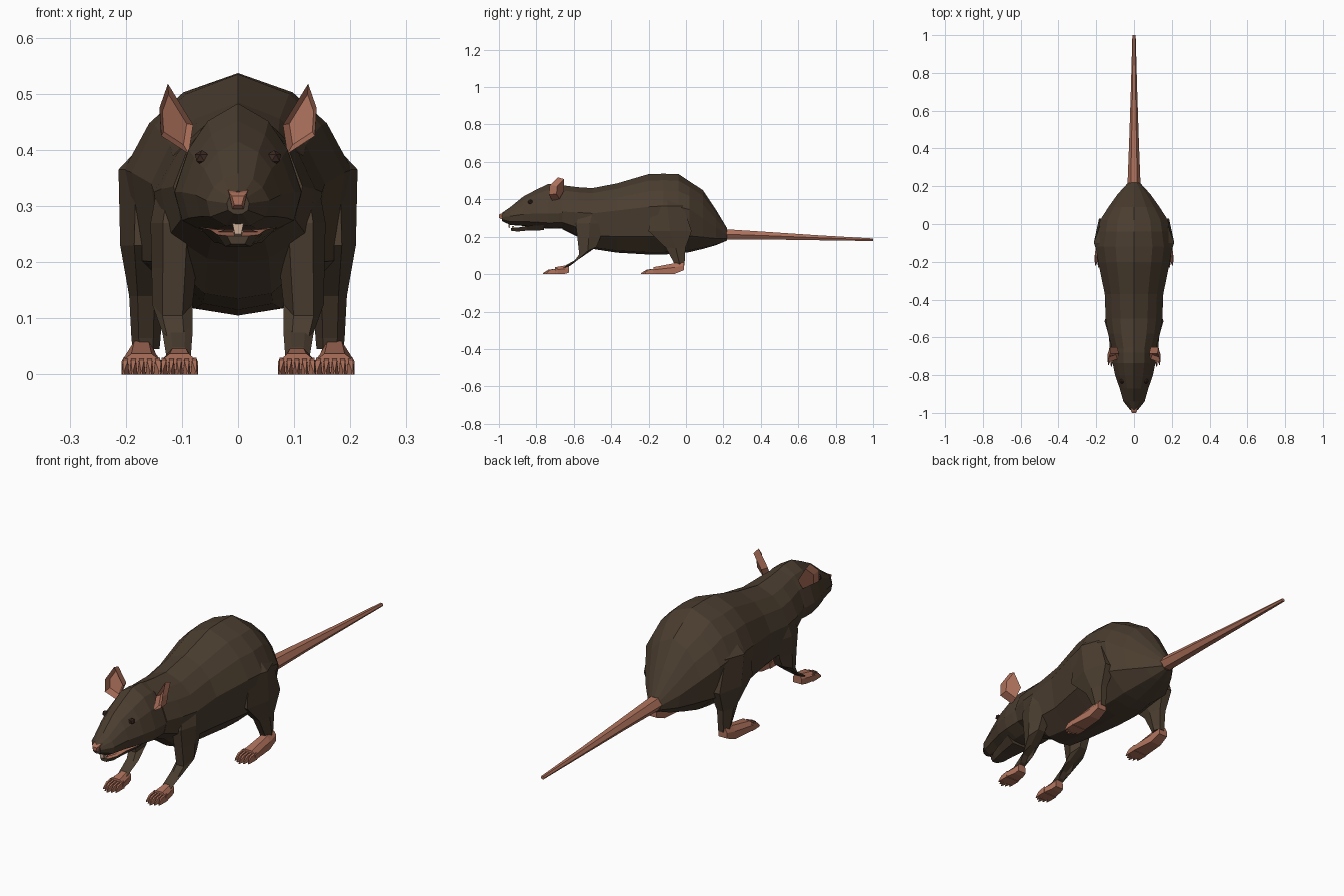
import bpy, bmesh, math
from mathutils import Vector

if "Cube" in bpy.data.objects:
    bpy.data.objects.remove(bpy.data.objects["Cube"])


def material(name, rgb):
    m = bpy.data.materials.new(name)
    m.diffuse_color = (*rgb, 1)
    m.use_nodes = True
    m.node_tree.nodes["Principled BSDF"].inputs["Base Color"].default_value = m.diffuse_color
    return m


FUR = material("dark brown fur", (0.070, 0.047, 0.029))
SKIN = material("pink skin", (0.42, 0.165, 0.105))
EYE = material("dark eye", (0.045, 0.022, 0.016))
TOOTH = material("pale tooth", (0.60, 0.42, 0.30))


def make(name, verts, faces, mats, rule=None):
    """Flat-shaded mesh with outward normals; rule(face) picks the material."""
    me = bpy.data.meshes.new(name)
    bm = bmesh.new()
    vs = [bm.verts.new(v) for v in verts]
    for f in faces:
        bm.faces.new([vs[i] for i in f])
    bmesh.ops.recalc_face_normals(bm, faces=bm.faces)
    if rule:
        for f in bm.faces:
            f.material_index = rule(f)
    bm.to_mesh(me)
    bm.free()
    for m in mats:
        me.materials.append(m)
    ob = bpy.data.objects.new(name, me)
    bpy.context.collection.objects.link(ob)
    return ob


def loft(name, rings, mats, rule=None):
    """Skin a list of equal-length rings and cap both ends."""
    n = len(rings[0])
    verts = [p for r in rings for p in r]
    faces = [list(range(n)), list(range(len(verts) - n, len(verts)))]
    for k in range(len(rings) - 1):
        for i in range(n):
            j = (i + 1) % n
            faces.append([k * n + i, k * n + j, (k + 1) * n + j, (k + 1) * n + i])
    return make(name, verts, faces, mats, rule)


def section(y, top, mid, bot, w):
    """Symmetric body cross-section in the xz plane."""
    half = [(0, 1), (.48, .8), (.78, .48), (1, 0), (.88, -.62), (.4, -.95), (0, -1)]
    pts = [(x * w, y, mid + t * ((top - mid) if t > 0 else (mid - bot))) for x, t in half]
    return pts + [(-p[0], p[1], p[2]) for p in reversed(pts[1:-1])]


def level_ring(x, y, z, rx, ry, slope=0):
    """Six-sided limb ring, tilted along y by slope."""
    out = []
    for i in range(6):
        a = math.pi / 3 * i
        out.append((x + rx * math.cos(a), y + ry * math.sin(a) / .866,
                    z + slope * ry * math.sin(a)))
    return out


def mirror(ob):
    m = ob.modifiers.new("mirror", 'MIRROR')
    m.use_axis = (True, False, False)
    m.use_mirror_merge = False
    return ob


# Torso, from rump to neck
loft("body", [section(*s) for s in [
    (.22, .245, .21, .18, .03),
    (.16, .345, .25, .155, .085),
    (.09, .45, .30, .135, .135),
    (.02, .495, .345, .118, .18),
    (-.04, .535, .36, .11, .19),
    (-.12, .537, .365, .105, .203),
    (-.20, .535, .36, .105, .19),
    (-.37, .485, .34, .115, .155),
    (-.50, .46, .325, .135, .15),
    (-.58, .465, .33, .20, .138),
    (-.66, .475, .335, .24, .115)]], [FUR])

# Head and muzzle
loft("head", [section(*s) for s in [
    (-.64, .472, .33, .245, .112),
    (-.68, .482, .325, .245, .114),
    (-.735, .483, .325, .243, .113),
    (-.80, .452, .325, .25, .10),
    (-.87, .415, .32, .258, .076),
    (-.94, .358, .31, .263, .056),
    (-.985, .327, .305, .285, .020)]], [FUR])


def plate(y, z0, z1, w):
    return [(-w, y, z1), (w, y, z1), (w * .6, y, z0), (-w * .6, y, z0)]


# Lower jaw with a pink upper side
loft("lower_jaw", [plate(-.76, .235, .262, .07), plate(-.85, .233, .258, .05),
                   plate(-.90, .228, .249, .037), plate(-.935, .232, .247, .02)],
     [FUR, SKIN], lambda f: 1 if f.normal.z > .6 else 0)
# Mouth lining under the muzzle
make("mouth_roof", [(-.04, -.84, .252), (.04, -.84, .252), (.022, -.94, .259), (-.022, -.94, .259)],
     [[0, 1, 2, 3]], [SKIN])
# Front teeth
loft("upper_teeth", [plate(-.94, .247, .268, .010), plate(-.95, .25, .27, .010)], [TOOTH])
loft("lower_teeth", [plate(-.92, .24, .257, .009), plate(-.93, .24, .256, .009)], [TOOTH])
# Nose
loft("nose", [plate(-.97, .295, .329, .018), plate(-.99, .295, .324, .016),
              plate(-1.0, .302, .318, .011)], [SKIN])

# Eyes: small faceted bumps
bm = bmesh.new()
bmesh.ops.create_icosphere(bm, subdivisions=1, radius=.014)
for v in bm.verts:
    v.co = v.co + Vector((.064, -.832, .386))
me = bpy.data.meshes.new("eye")
bm.to_mesh(me)
bm.free()
me.materials.append(EYE)
eye = bpy.data.objects.new("eye", me)
bpy.context.collection.objects.link(eye)
mirror(eye)

# Ears: cupped shells with a recessed inner face
rim = [Vector(p) for p in [(.125, -.685, .518), (.140, -.728, .475), (.137, -.733, .425),
                           (.088, -.715, .393), (.080, -.685, .445)]]
mid = sum(rim, Vector()) / 5
inner = [mid + (p - mid) * .72 + Vector((.002, .022, 0)) for p in rim]
back = [mid + (p - mid) * .85 + Vector((.004, .037, 0)) for p in rim]
ear_faces = [[5, 6, 7, 8, 9], [10, 11, 12, 13, 14]]
for i in range(5):
    j = (i + 1) % 5
    ear_faces += [[i, j, j + 5, i + 5], [i, j, j + 10, i + 10]]
mirror(make("ear", rim + inner + back, ear_faces, [SKIN]))

# Tail
loft("tail", [[(r * 1.1 * math.cos(math.pi / 3 * i), y, z + r * math.sin(math.pi / 3 * i))
               for i in range(6)]
              for y, z, r in [(.19, .214, .032), (.45, .205, .023),
                              (.72, .194, .015), (1.0, .184, .008)]], [SKIN])

# Legs
mirror(loft("hind_leg", [level_ring(*r) for r in [
    (.145, -.10, .40, .035, .05),
    (.150, -.10, .365, .063, .085),
    (.160, -.085, .23, .050, .115),
    (.164, -.055, .14, .030, .052),
    (.164, -.037, .065, .026, .030),
    (.164, -.034, .045, .024, .026)]], [FUR]))
mirror(loft("front_leg", [level_ring(*r) for r in [
    (.105, -.50, .33, .040, .06),
    (.112, -.515, .27, .044, .075),
    (.114, -.52, .19, .040, .06),
    (.117, -.525, .125, .036, .046, .5),
    (.108, -.58, .075, .027, .034, .9),
    (.106, -.655, .034, .022, .014, 1.2)]], [FUR]))


def foot(name, x, heel, ball, tip, z_heel, w):
    """Wedge-shaped sole with five pointed toes."""
    def ring(y, h, hw, z0=0.002):
        return [(x - hw, y, z0), (x - hw, y, z0 + h * .6), (x - hw * .5, y, z0 + h),
                (x + hw * .5, y, z0 + h), (x + hw, y, z0 + h * .6), (x + hw, y, z0)]
    z_back = .022 if z_heel > .05 else .008
    mirror(loft(name, [ring(heel, z_heel - z_back, w * .6, z_back),
                       ring(heel + (ball - heel) * .3, z_heel * .92, w * .72),
                       ring(ball, .035, w)], [SKIN]))
    for k in range(5):
        t = k / 2 - 1
        cx, hw = x + t * w * .8, w * .2
        y1 = ball + (tip - ball) * (1 - .3 * abs(t))
        ym = ball + (y1 - ball) * .55
        rings = [[(cx - hw, y, 0), (cx - hw * .6, y, h), (cx + hw * .6, y, h), (cx + hw, y, 0)]
                 for y, h in [(ball + .012, .03), (ym, .024)]]
        ex = cx + t * .003
        rings.append([(ex - .002, y1, 0), (ex - .001, y1, .006),
                      (ex + .001, y1, .006), (ex + .002, y1, 0)])
        mirror(loft(f"{name}_toe_{k + 1}", rings, [SKIN]))


foot("hind_foot", .172, -.01, -.175, -.24, .062, .036)
foot("front_foot", .105, -.625, -.70, -.765, .048, .034)
